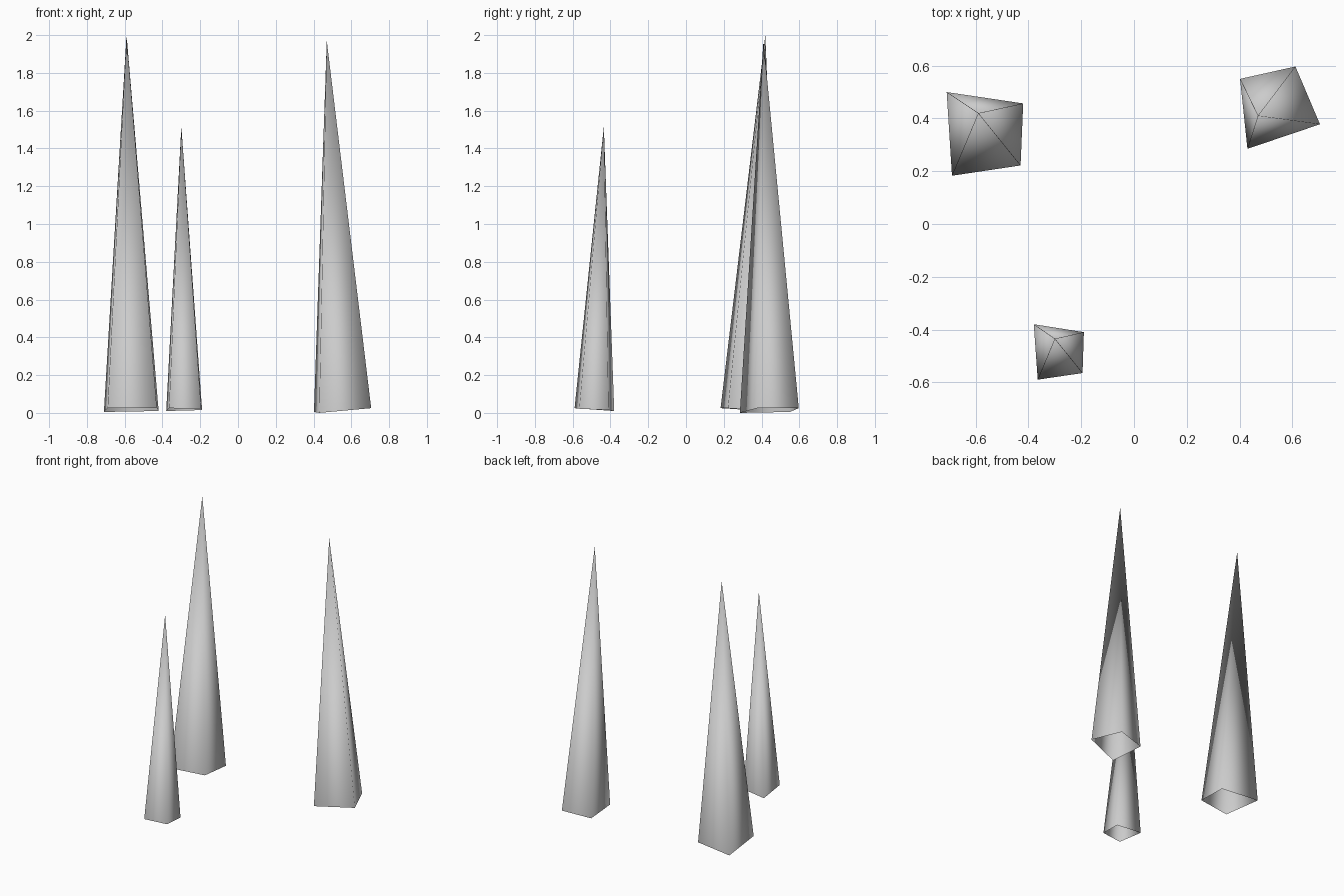
import bpy
import bmesh

cube = bpy.data.objects.get("Cube")
if cube:
    bpy.data.objects.remove(cube, do_unlink=True)


def make_material(name, colour):
    material = bpy.data.materials.new(name)
    material.use_nodes = True
    material.diffuse_color = colour
    shader = next(n for n in material.node_tree.nodes if n.type == "BSDF_PRINCIPLED")
    shader.inputs["Base Color"].default_value = colour
    return material


def make_spike(name, apex, base_corners, material):
    """Leaning four-sided spike, smooth shaded and open underneath."""
    bm = bmesh.new()
    tip = bm.verts.new(apex)
    ring = [bm.verts.new(corner) for corner in base_corners]
    for i, corner in enumerate(ring):
        face = bm.faces.new((corner, ring[(i + 1) % len(ring)], tip))
        face.smooth = True
    mesh = bpy.data.meshes.new(name)
    bm.to_mesh(mesh)
    bm.free()
    mesh.materials.append(material)
    spike = bpy.data.objects.new(name, mesh)
    bpy.context.collection.objects.link(spike)
    return spike


stone = make_material("light grey stone", (0.6, 0.6, 0.6, 1.0))

# Base corners run anticlockwise seen from above, so the faces point outwards
make_spike("tall_right_spike", (-0.59, 0.42, 2.0),
           [(-0.69, 0.183, 0.025), (-0.43, 0.222, 0.025),
            (-0.42, 0.457, 0.01), (-0.71, 0.5, 0.005)], stone)

make_spike("tall_left_spike", (0.47, 0.41, 1.97),
           [(0.43, 0.285, 0.0), (0.705, 0.378, 0.025),
            (0.612, 0.597, 0.025), (0.402, 0.55, 0.005)], stone)

make_spike("short_front_spike", (-0.30, -0.435, 1.515),
           [(-0.365, -0.59, 0.025), (-0.195, -0.565, 0.022),
            (-0.19, -0.41, 0.015), (-0.38, -0.38, 0.01)], stone)
